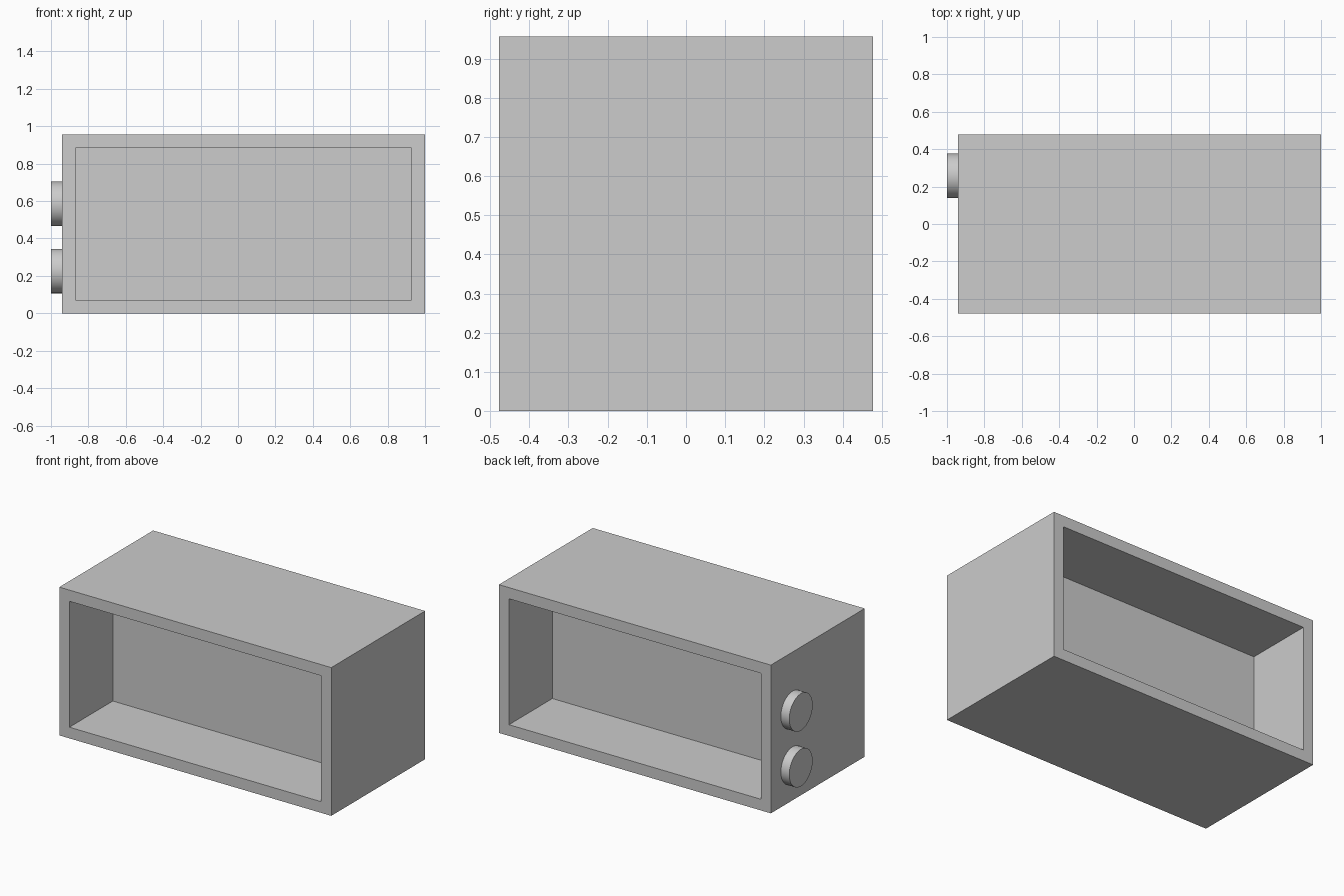
import bpy
import bmesh
import math
from mathutils import Matrix, Vector

cube = bpy.data.objects.get("Cube")
if cube:
    bpy.data.objects.remove(cube, do_unlink=True)

GREY = (0.604, 0.604, 0.604, 1)
grey = bpy.data.materials.new("grey")
grey.use_nodes = True
grey.diffuse_color = GREY
grey.node_tree.nodes["Principled BSDF"].inputs["Base Color"].default_value = GREY

LEFT, RIGHT, HALF_DEPTH, HEIGHT = -0.94, 1.0, 0.478, 0.956
WALL = 0.072


def add_object(name, bm):
    mesh = bpy.data.meshes.new(name)
    bm.to_mesh(mesh)
    bm.free()
    mesh.materials.append(grey)
    obj = bpy.data.objects.new(name, mesh)
    bpy.context.collection.objects.link(obj)
    return obj


# Cabinet: a box with a deep recess in front and back, leaving a middle panel
bm = bmesh.new()
size = Vector((RIGHT - LEFT, 2 * HALF_DEPTH, HEIGHT))
centre = Vector(((LEFT + RIGHT) / 2, 0, HEIGHT / 2))
bmesh.ops.create_cube(bm, size=1, matrix=Matrix.Translation(centre) @ Matrix.Diagonal(size).to_4x4())
bm.normal_update()
for face in [f for f in bm.faces if abs(f.normal.y) > 0.9]:
    inward = -face.normal.copy()
    bmesh.ops.inset_individual(bm, faces=[face], thickness=WALL, use_even_offset=True)
    opening = bmesh.ops.extrude_discrete_faces(bm, faces=[face])["faces"][0]
    bmesh.ops.translate(bm, verts=opening.verts, vec=inward * (HALF_DEPTH - WALL / 2))
bmesh.ops.recalc_face_normals(bm, faces=bm.faces)
add_object("cabinet", bm)

# Two round knobs on the right side, near the back
for name, z in (("lower_knob", 0.226), ("upper_knob", 0.585)):
    bm = bmesh.new()
    length = LEFT + 1.0
    place = Matrix.Translation((LEFT - length / 2, 0.257, z)) @ Matrix.Rotation(math.pi / 2, 4, "Y")
    bmesh.ops.create_cone(bm, cap_ends=True, segments=64, radius1=0.119, radius2=0.119,
                          depth=length, matrix=place)
    knob = add_object(name, bm)
    bpy.ops.object.select_all(action="DESELECT")
    knob.select_set(True)
    bpy.context.view_layer.objects.active = knob
    bpy.ops.object.shade_smooth_by_angle(angle=math.radians(40))
